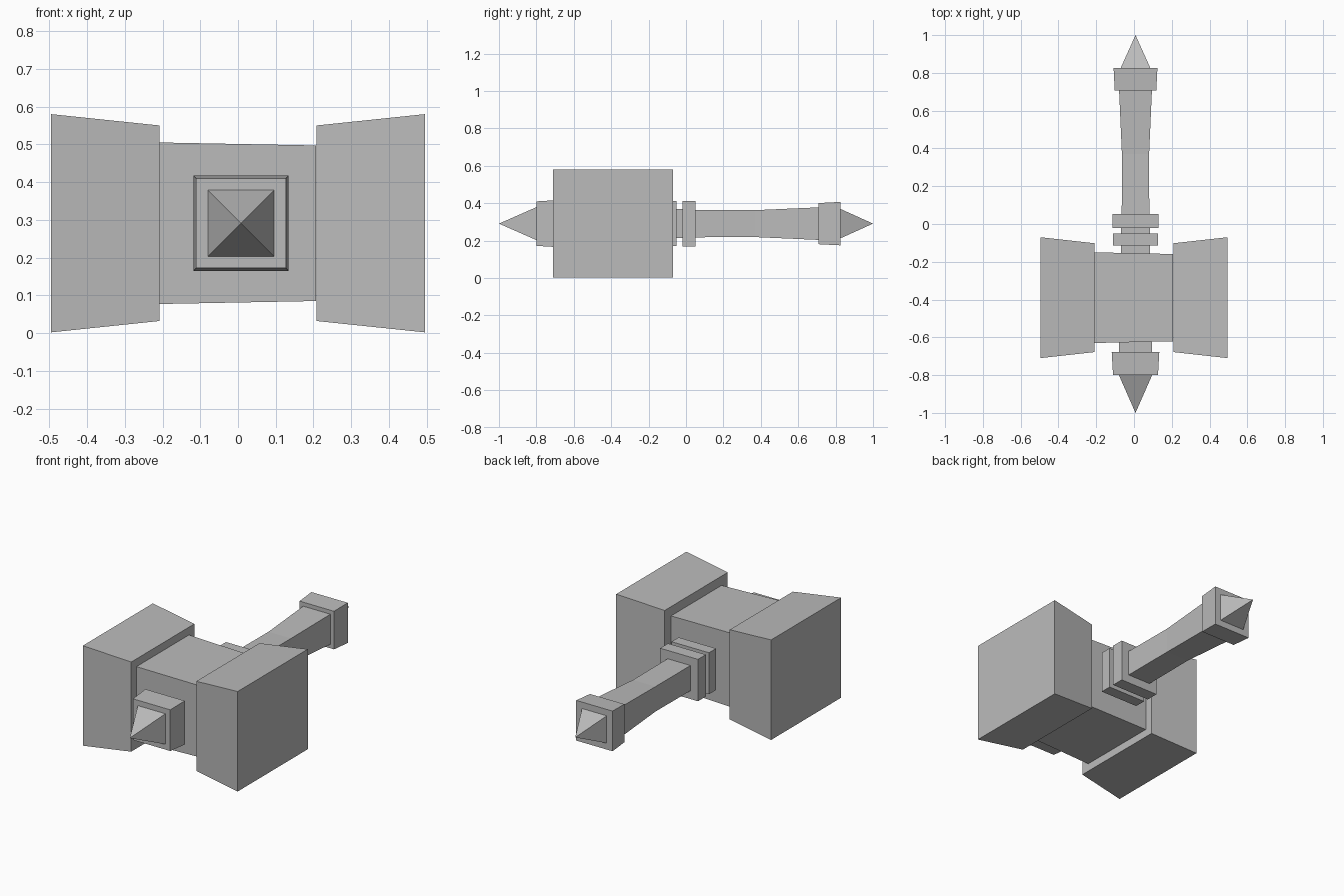
import bpy
import bmesh
from mathutils import Vector

cube = bpy.data.objects.get("Cube")
if cube:
    bpy.data.objects.remove(cube, do_unlink=True)

stone = bpy.data.materials.new("stone grey")
stone.use_nodes = True
GREY = (0.5, 0.5, 0.5, 1.0)
stone.diffuse_color = GREY
stone.node_tree.nodes["Principled BSDF"].inputs["Base Color"].default_value = GREY

CORNERS = ((-1, -1), (1, -1), (1, 1), (-1, 1))


def loft(name, axis, centre, sections):
    """Join rectangles (position, half width, half height) along axis; zero width is a point."""
    bm = bmesh.new()
    rings = []
    for pos, half_w, half_h in sections:
        ring = []
        for u, v in CORNERS[:1] if half_w == 0 else CORNERS:
            a, b = centre[0] + u * half_w, centre[1] + v * half_h
            ring.append(bm.verts.new(Vector((a, pos, b) if axis == "y" else (pos, a, b))))
        rings.append(ring)
    for low, high in zip(rings, rings[1:]):
        for i in range(4):
            j = (i + 1) % 4
            corners = [low[i % len(low)], low[j % len(low)],
                       high[j % len(high)], high[i % len(high)]]
            bm.faces.new(list(dict.fromkeys(corners)))
    for ring in (rings[0], rings[-1]):
        if len(ring) == 4:
            bm.faces.new(ring)
    bmesh.ops.recalc_face_normals(bm, faces=bm.faces)
    mesh = bpy.data.meshes.new(name)
    bm.to_mesh(mesh)
    bm.free()
    mesh.materials.append(stone)
    obj = bpy.data.objects.new(name, mesh)
    bpy.context.collection.objects.link(obj)
    return obj


def square(name, *sections):
    """Square part of the shaft, from (y, half width) pairs."""
    return loft(name, "y", (0.008, 0.291), [(y, h, h) for y, h in sections])


# Hammer head: slightly tapered core and two flared striking blocks
HEAD = (-0.39, 0.291)
loft("head_core", "x", HEAD, [(-0.21, 0.24, 0.214), (0.207, 0.231, 0.206)])
for side, sign in (("left", 1), ("right", -1)):
    loft(side + "_striking_block", "x", HEAD,
         [(sign * 0.208, 0.288, 0.259), (sign * 0.495, 0.32, 0.289)])

# Front finial
square("front_neck", (-0.68, 0.088), (-0.61, 0.088))
square("front_collar", (-0.80, 0.119), (-0.677, 0.126))
square("front_spike", (-1.0, 0), (-0.80, 0.088))

# Collars between head and handle
square("rear_neck", (-0.17, 0.077), (-0.02, 0.077))
square("inner_ring", (-0.115, 0.12), (-0.05, 0.12))
square("outer_ring", (-0.02, 0.121), (0.052, 0.121))

# Handle and its pommel
square("handle", (0.05, 0.073), (0.37, 0.072), (0.71, 0.087))
square("pommel", (0.708, 0.11), (0.825, 0.116))
square("pommel_spike", (0.825, 0.079), (1.0, 0))
